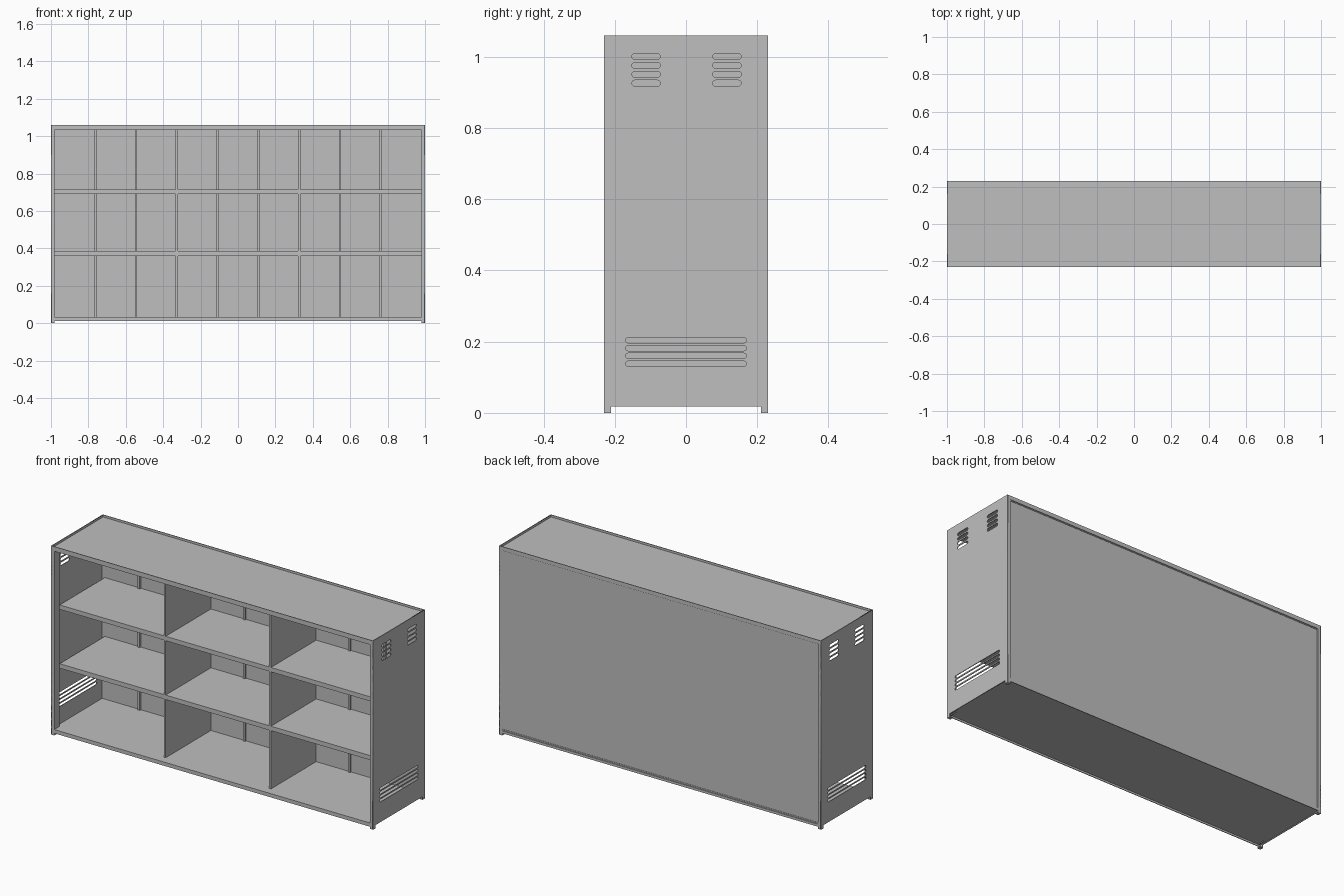
import bpy
import math

cube = bpy.data.objects.get("Cube")
if cube:
    bpy.data.objects.remove(cube, do_unlink=True)

steel = bpy.data.materials.new("grey_painted_steel")
steel.use_nodes = True
GREY = (0.52, 0.52, 0.52, 1)
steel.diffuse_color = GREY
steel.node_tree.nodes["Principled BSDF"].inputs["Base Color"].default_value = GREY

W, D, H = 1.0, 0.23, 1.06      # half width, half depth, height
T = 0.004                      # sheet thickness
F = 0.02                       # folded flange width
INNER = W - F
SETBACK = -D + 0.047           # front plane of shelves and dividers


def box(name, x, y, z):
    """Axis-aligned box from three (low, high) ranges."""
    corners = [(a, b, c) for a in x for b in y for c in z]
    faces = [(0, 1, 3, 2), (4, 6, 7, 5), (0, 4, 5, 1),
             (2, 3, 7, 6), (0, 2, 6, 4), (1, 5, 7, 3)]
    mesh = bpy.data.meshes.new(name)
    mesh.from_pydata(corners, [], faces)
    mesh.materials.append(steel)
    obj = bpy.data.objects.new(name, mesh)
    bpy.context.collection.objects.link(obj)
    return obj


def span(a, b):
    return (min(a, b), max(a, b))


def slot(y0, y1, z, height):
    """Outline of a round-ended ventilation slot."""
    r, n = height / 2, 6
    points = []
    for centre, start in ((y1 - r, -90), (y0 + r, 90)):
        for i in range(n + 1):
            a = math.radians(start + 180 * i / n)
            points.append((centre + r * math.cos(a), z + r * math.sin(a)))
    return points


# Side sheet outline with two feet, and its ventilation slots
notch = 0.018
outline = [(-D, 0), (-D + F, 0), (-D + F, notch), (D - F, notch),
           (D - F, 0), (D, 0), (D, H), (-D, H)]
loops = [outline]
for i in range(4):
    for y in (-0.112, 0.115):
        loops.append(slot(y - 0.04, y + 0.04, 0.926 + 0.025 * i, 0.017))
    loops.append(slot(-0.17, 0.17, 0.138 + 0.022 * i, 0.015))


def side_panel(name, x):
    curve = bpy.data.curves.new(name, "CURVE")
    curve.dimensions = "2D"
    curve.fill_mode = "BOTH"
    curve.extrude = T / 2
    for loop in loops:
        spline = curve.splines.new("POLY")
        spline.points.add(len(loop) - 1)
        for p, (y, z) in zip(spline.points, loop):
            p.co = (y, z, 0, 1)
        spline.use_cyclic_u = True
    temp = bpy.data.objects.new(name + "_outline", curve)
    bpy.context.collection.objects.link(temp)
    graph = bpy.context.evaluated_depsgraph_get()
    mesh = bpy.data.meshes.new_from_object(temp.evaluated_get(graph))
    bpy.data.objects.remove(temp, do_unlink=True)
    mesh.materials.clear()
    mesh.materials.append(steel)
    obj = bpy.data.objects.new(name, mesh)
    bpy.context.collection.objects.link(obj)
    obj.rotation_euler = (math.pi / 2, 0, math.pi / 2)
    obj.location.x = x


# Sides with folded front posts, back flanges and feet
for side, s in (("left", 1), ("right", -1)):
    side_panel(side + "_side", s * (W - T / 2))
    flange = span(s * INNER, s * W)
    box(side + "_front_post", flange, (-D, -D + T), (0, H))
    box(side + "_post_return", span(s * INNER, s * (INNER + T)),
        (-D, SETBACK), (notch, H - 0.012))
    box(side + "_back_flange", flange, (D - T, D), (0, H))
    for end, e in (("front", -1), ("back", 1)):
        box(side + "_" + end + "_foot", flange,
            span(e * D, e * (D - F)), (0, T))

# Recessed top with thin raised rims
box("top_panel", (-W + T, W - T), (-D + T, D - T), (H - 0.026, H - 0.012))
box("top_front_rim", (-INNER, INNER), (-D, -D + T), (H - 0.026, H))
box("top_back_rim", (-INNER, INNER), (D - T, D), (H - 0.022, H))

# Bottom deck with folded edges
box("bottom_deck", (-W + T, W - T), (-D + T, D - T), (0.022, 0.033))
box("bottom_front_lip", (-INNER, INNER), (-D, -D + T), (0.012, 0.033))
box("bottom_back_lip", (-INNER, INNER), (D - T, D), (0.012, 0.026))

# Back sheet sitting just inside its frame
box("back_panel", (-W + T, W - T), (D - 0.012, D - 0.006), (0.022, H - 0.014))

# Dividers, shelves and back ribs of the three bays
BAY = 0.327
for name, x in (("right_divider", -BAY), ("left_divider", BAY)):
    box(name, (x - 0.006, x + 0.006), (SETBACK, D - 0.01), (0.03, H - 0.024))

bays = [("right", -INNER, -BAY), ("middle", -BAY, BAY), ("left", BAY, INNER)]
for bay, x0, x1 in bays:
    for level, z in (("lower", 0.36), ("upper", 0.69)):
        box(bay + "_" + level + "_shelf", (x0, x1),
            (SETBACK, D - 0.01), (z, z + 0.025))
    for i in (1, 2):
        x = x0 + (x1 - x0) * i / 3
        box(bay + "_back_rib_" + str(i), (x - 0.006, x + 0.006),
            (D - 0.022, D - 0.01), (0.03, H - 0.024))
